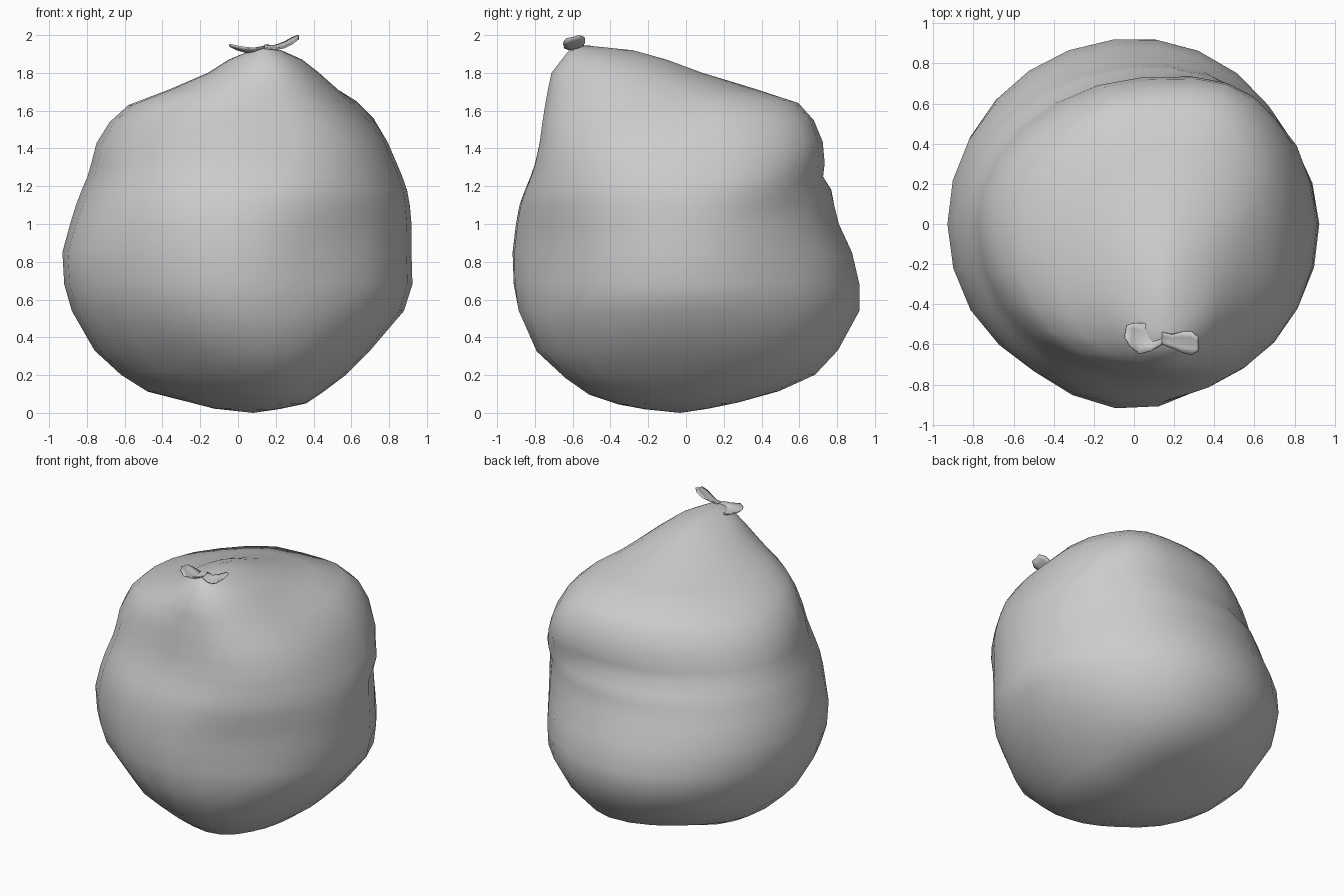
import bpy, bmesh, math
from mathutils import Vector

N = 26  # sides around the sack

# height, left, right, front, back limits of each ring
RINGS = [
    (0.02, -0.13, 0.22, -0.22, 0.12), (0.05, -0.25, 0.36, -0.36, 0.28),
    (0.11, -0.48, 0.45, -0.51, 0.50), (0.20, -0.62, 0.57, -0.63, 0.69),
    (0.33, -0.76, 0.70, -0.79, 0.81), (0.54, -0.88, 0.88, -0.90, 0.925),
    (0.68, -0.92, 0.925, -0.925, 0.925), (0.85, -0.93, 0.92, -0.93, 0.885),
    (1.00, -0.89, 0.92, -0.91, 0.815), (1.10, -0.86, 0.91, -0.89, 0.79),
    (1.18, -0.83, 0.895, -0.86, 0.775), (1.25, -0.80, 0.87, -0.83, 0.73),
    (1.32, -0.78, 0.84, -0.805, 0.735), (1.43, -0.75, 0.79, -0.78, 0.72),
    (1.54, -0.68, 0.71, -0.765, 0.67), (1.63, -0.58, 0.62, -0.75, 0.59),
    (1.71, -0.37, 0.53, -0.735, 0.37), (1.80, -0.16, 0.43, -0.715, 0.09),
    (1.87, -0.05, 0.34, -0.66, -0.10), (1.92, 0.07, 0.23, -0.62, -0.28),
]

# Squareness of each quarter by height (2 is an ellipse)
BOXY = {
    (True, True): [(0, 2.1), (0.35, 2.15), (0.65, 1.92), (1.05, 2.0), (1.3, 2.5), (1.6, 2.4), (1.8, 2.0)],
    (False, True): [(0, 2.0), (1.0, 2.05), (1.3, 2.05), (1.8, 2.0)],
    (False, False): [(0, 1.9), (0.5, 1.93), (0.9, 2.0), (1.25, 2.2), (1.6, 2.15), (1.8, 2.0)],
    (True, False): [(0, 2.1), (0.35, 2.15), (0.7, 1.95), (1.0, 1.98), (1.35, 2.25), (1.6, 2.2), (1.8, 2.0)],
}
CENTRE_X = [(0, 0.08), (0.5, 0.0), (1.0, 0.03), (1.4, 0.2), (1.95, 0.14)]
CENTRE_Y = [(0, 0.0), (1.2, 0.0), (1.6, -0.06), (1.83, -0.36), (1.95, -0.53)]

# Soft lumps and dents: position, amount, radius
LUMPS = [
    ((-0.45, -0.62, 0.35), -0.055, 0.32), ((0.45, 0.52, 1.52), 0.04, 0.22),
    ((0.60, 0.20, 1.57), 0.035, 0.22), ((0.75, 0.48, 0.75), -0.03, 0.30),
    ((0.46, -0.78, 0.80), -0.055, 0.32), ((-0.50, -0.72, 0.80), -0.035, 0.28),
    ((0.25, -0.60, 0.22), 0.03, 0.25), ((-0.25, 0.42, 0.12), -0.03, 0.30),
    ((-0.10, 0.55, 1.56), 0.025, 0.22), ((-0.75, -0.35, 1.20), -0.02, 0.25),
]
MIDDLE = Vector((0.05, -0.05, 0.95))


def keyed(keys, z):
    for (z0, a), (z1, b) in zip(keys, keys[1:]):
        if z <= z1:
            return a + (b - a) * max(0, (z - z0) / (z1 - z0))
    return keys[-1][1]


def finish(name, bm):
    bmesh.ops.recalc_face_normals(bm, faces=bm.faces)
    me = bpy.data.meshes.new(name)
    bm.to_mesh(me)
    bm.free()
    for p in me.polygons:
        p.use_smooth = True
    ob = bpy.data.objects.new(name, me)
    bpy.context.collection.objects.link(ob)
    return ob


# Sack body: lofted rings made of four quarter curves each
bm = bmesh.new()
loops = []
for z, x0, x1, y0, y1 in RINGS:
    cx, cy = keyed(CENTRE_X, z), keyed(CENTRE_Y, z)
    loop = []
    for i in range(N):
        a = math.tau * i / N
        c, s = math.cos(a), math.sin(a)
        e = 2 / keyed(BOXY[(c > 0, s > 0)], z)
        px = abs(c) ** e * ((x1 - cx) if c > 0 else (x0 - cx))
        py = abs(s) ** e * ((y1 - cy) if s > 0 else (y0 - cy))
        # Fold pressed into the back right, sloping down towards the side
        fold_z = 1.02 + 0.17 * min(1, a / 1.1)
        near = math.exp(-((a - 0.85) / 0.42) ** 2 - ((z - fold_z) / 0.06) ** 2)
        k = 1 - 0.04 * near
        p = Vector((cx + px * k, cy + py * k, z))
        out = (p - MIDDLE).normalized()
        push = sum(amt * math.exp(-((p - Vector(at)).length / r) ** 2) for at, amt, r in LUMPS)
        p += out * push
        p.z = max(p.z, 0.01)
        loop.append(bm.verts.new(p))
    loops.append(loop)
for A, B in zip(loops, loops[1:]):
    for i in range(N):
        j = (i + 1) % N
        bm.faces.new((A[i], A[j], B[j], B[i]))
for loop, tip in ((loops[0], (0.08, -0.03, 0)), (loops[-1], (0.14, -0.53, 1.945))):
    t = bm.verts.new(tip)
    for i in range(N):
        bm.faces.new((loop[i], loop[(i + 1) % N], t))
finish("sack_body", bm)


# Knot ears: cupped flaps swept from the knot, narrow at the root
def ear(name, path, widths, across, cup):
    bm = bmesh.new()
    rows = []
    for p, w in zip(path, widths):
        rows.append([bm.verts.new(Vector(p) + Vector(across) * (w * t)
                     + Vector((0, 0, cup * w * t * t))) for t in (-1, -0.5, 0, 0.5, 1)])
    for A, B in zip(rows, rows[1:]):
        for i in range(4):
            bm.faces.new((A[i], A[i + 1], B[i + 1], B[i]))
    ob = finish(name, bm)
    ob.modifiers.new("thickness", "SOLIDIFY").thickness = 0.008


ear("knot_ear_left",
    [(0.14, -0.57, 1.935), (0.09, -0.575, 1.915), (0.04, -0.57, 1.915),
     (-0.01, -0.55, 1.93), (-0.04, -0.535, 1.945)],
    [0.03, 0.06, 0.08, 0.06, 0.03], (0.15, 0.95, -0.15), 0.15)
ear("knot_ear_right",
    [(0.14, -0.57, 1.94), (0.19, -0.585, 1.935), (0.24, -0.59, 1.945),
     (0.285, -0.595, 1.968), (0.318, -0.6, 1.99)],
    [0.03, 0.035, 0.055, 0.06, 0.035], (0.0, 0.95, 0.25), 0.1)
